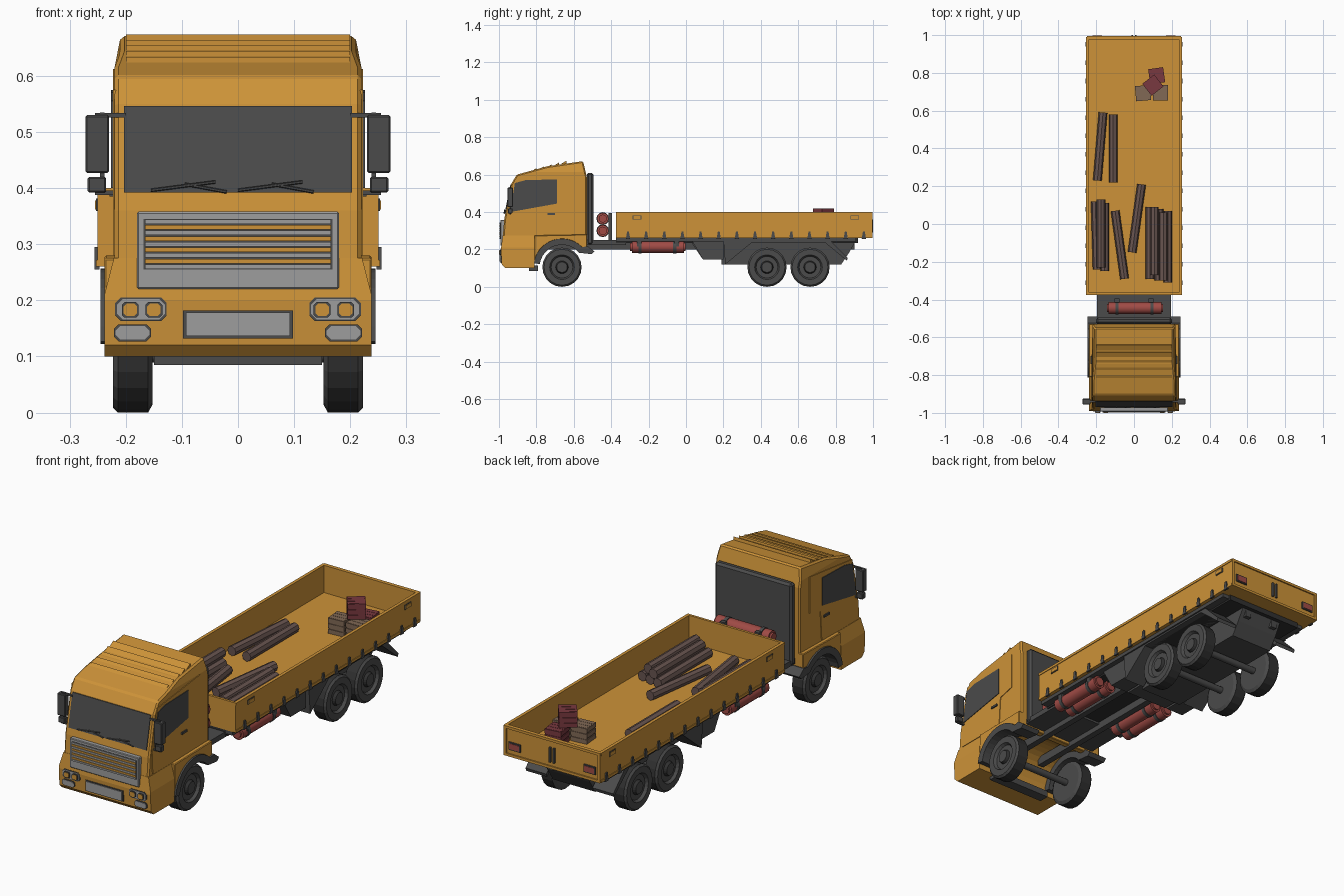
import bpy, bmesh, math
from mathutils import Vector

cube = bpy.data.objects.get("Cube")
if cube:
    bpy.data.objects.remove(cube, do_unlink=True)


def material(name, red, green, blue):
    mat = bpy.data.materials.new(name)
    mat.diffuse_color = (red, green, blue, 1)
    mat.use_nodes = True
    mat.node_tree.nodes["Principled BSDF"].inputs["Base Color"].default_value = mat.diffuse_color
    return mat


ORANGE = material("orange paint", .61, .29, .04)
DARK = material("dark grey", .07, .07, .07)
RUBBER = material("tyre rubber", .03, .03, .03)
GREY = material("light grey", .34, .34, .34)
RED = material("tank red", .35, .07, .06)
LOG = material("log brown", .14, .09, .08)
MAROON = material("crate maroon", .19, .04, .05)
TAN = material("crate tan", .22, .14, .09)

SIDES = (-1, 1)
WALL, LIP = .012, .003
CAB_HALF, BUMPER_HALF, BED_HALF = .22, .238, .25
CAB_BACK, NOSE = -.53, -.99
BED_FRONT, BED_BACK, BED_LOW, BED_TOP = -.375, .99, .26, .4
FRONT_AXLE, REAR_AXLES = -.663, (.433, .663)
TYRE = .105


def around(middle, half):
    return (middle - half, middle + half)


def finish(name, bm, mat, bevel=0):
    bmesh.ops.recalc_face_normals(bm, faces=bm.faces)
    mesh = bpy.data.meshes.new(name)
    bm.to_mesh(mesh)
    bm.free()
    mesh.materials.append(mat)
    part = bpy.data.objects.new(name, mesh)
    bpy.context.collection.objects.link(part)
    if bevel:
        mod = part.modifiers.new("bevel", "BEVEL")
        mod.width, mod.segments, mod.limit_method = bevel, 1, "ANGLE"
    return part


def prism(name, outline, span, mat, along_y=False, bevel=0, cut=None, taper=1):
    """Extrude an outline over a span; above the cut height, narrow it."""
    bm = bmesh.new()
    rings = []
    for t in span:
        rings.append([bm.verts.new((p, t, z) if along_y else (t, p, z)) for p, z in outline])
        bm.faces.new(rings[-1])
    near, far = rings
    for i in range(len(outline)):
        bm.faces.new((near[i - 1], near[i], far[i], far[i - 1]))
    if cut:
        bmesh.ops.bisect_plane(bm, geom=bm.verts[:] + bm.edges[:] + bm.faces[:],
                               plane_co=(0, 0, cut), plane_no=(0, 0, 1))
        for v in bm.verts:
            if v.co.z > cut + LIP:
                v.co.x *= taper
    return finish(name, bm, mat, bevel)


def box(name, x, y, z, mat, bevel=0):
    (front, back), (low, high) = y, z
    outline = [(front, low), (back, low), (back, high), (front, high)]
    return prism(name, outline, x, mat, bevel=bevel)


def side_boxes(name, x, y, z, mat, bevel=0):
    for s in SIDES:
        box(name, [s * edge for edge in x], y, z, mat, bevel)


def side_prisms(name, outline, x, mat):
    for s in SIDES:
        prism(name, outline, [s * edge for edge in x], mat)


def rod(name, start, end, radius, mat, sides=12):
    start, end = Vector(start), Vector(end)
    axis = end - start
    bm = bmesh.new()
    bmesh.ops.create_cone(bm, cap_ends=True, segments=sides, radius1=radius, radius2=radius, depth=axis.length)
    bm.transform(axis.to_track_quat("Z", "Y").to_matrix().to_4x4())
    bmesh.ops.translate(bm, vec=(start + end) / 2, verts=bm.verts)
    part = finish(name, bm, mat)
    for face in part.data.polygons:
        face.use_smooth = sides > 8 and len(face.vertices) == 4


def octagon(x, z, half_width, half_height, corner):
    points = []
    for sx, sz in ((1, 1), (1, -1), (-1, -1), (-1, 1)):
        ends = [(x + sx * (half_width - corner), z + sz * half_height),
                (x + sx * half_width, z + sz * (half_height - corner))]
        points += ends if sx == sz else ends[::-1]
    return points


def wheel_arc(radius, start, end, steps=12):
    angles = [math.radians(start + (end - start) * i / steps) for i in range(steps + 1)]
    return [(FRONT_AXLE + radius * math.cos(a), TYRE + radius * math.sin(a)) for a in angles]


# Cab shell, bumper and roof ridges
cab = [(-.98, BED_LOW), (-.972, .36), (-.935, .55), (-.905, .6), (-.74, .645), (-.55, .672),
       (CAB_BACK, .585), (CAB_BACK, BED_LOW)]
prism("cab", cab, around(0, CAB_HALF), ORANGE, bevel=.007, cut=.615, taper=.95)
bumper = [(-.965, .1), (-.985, .12), (NOSE, .2), (-.98, .275), (-.81, .275), (-.81, .1)]
prism("bumper", bumper, around(0, BUMPER_HALF), ORANGE, cut=.21, taper=.93)
arch = wheel_arc(.15, 172, 45) + [(CAB_BACK, .21), (CAB_BACK, .28), (-.81, .275)]
prism("wheel_arch_body", arch, around(0, BUMPER_HALF), ORANGE, bevel=.006)
for i in range(5):
    y = -.8 + i * .04
    z = .628 + i * .01
    prism("roof_ridge", [(y - .03, z - WALL), (y, z + .006), (y + LIP, z - WALL)], around(0, .2), ORANGE)

# Windows, doors and rear panel
glass = [(-.939, .546), (-.97, .392), (-.96, .392), (-.93, .546)]
prism("windshield", glass, around(0, .203), DARK)
door = [(-.915, .575), (-.6, .612), (-.6, .44), (-.68, .42), (-.69, .28), (-.95, .28), (-.955, .38)]
window = [(-.915, .555), (-.86, .57), (-.69, .575), (-.69, .445), (-.94, .4)]
side_prisms("door", door, (CAB_HALF - LIP, CAB_HALF + LIP), ORANGE)
side_prisms("side_window", window, (CAB_HALF, CAB_HALF + 2 * LIP), DARK)
side_boxes("door_handle", (CAB_HALF, CAB_HALF + 3 * LIP), around(-.72, .02), around(.39, .005), DARK)
box("cab_rear_panel", around(0, .2), (CAB_BACK, -.495), (.225, .61), DARK, .01)

# Grille and number plate
box("grille_frame", around(0, .18), (NOSE - LIP, -.96), (.22, .358), GREY, LIP)
box("grille_recess", around(0, .168), (NOSE - .005, NOSE), around(.3, .045), DARK)
for i in range(9):
    box("grille_slat", around(0, .166), (NOSE - .008, NOSE), around(.3 + (i - 4) * .01, .004),
        ORANGE if i % 2 else GREY)
box("plate_border", around(0, .098), (NOSE - LIP, -.98), around(.157, .025), DARK)
box("plate", around(0, .093), (NOSE - 2 * LIP, -.98), around(.157, .021), GREY)


# Lamps with dark rims
def lamp(name, x, z, width, height, corner, face, mat):
    for s in SIDES:
        prism(name + "_rim", octagon(s * x, z, width, height, corner), (face + .002, -.97), DARK, True)
        prism(name, octagon(s * x, z, width - LIP, height - LIP, corner), (face, -.97), mat, True)


lamp("headlight", .173, .184, .046, .021, .01, NOSE - LIP, GREY)
lamp("fog_light", .188, .142, .033, .015, .008, NOSE - LIP, GREY)
for x in (.15, .192):
    lamp("lamp_bulb", x, .183, .015, .014, .005, -1, ORANGE)

# Mirrors and wipers
MIRROR_Y = -.94
side_boxes("mirror", (.23, .272), around(MIRROR_Y, .015), (.427, .53), DARK, LIP)
side_boxes("small_mirror", (.235, .268), around(MIRROR_Y, WALL), (.392, .42), DARK, LIP)
side_boxes("mirror_post", (.238, .246), around(MIRROR_Y, .005), (.39, .535), DARK)
for z in (.392, .53):
    side_boxes("mirror_bracket", (.2, .255), around(MIRROR_Y, .005), around(z, .004), DARK)
for x in (-.155, 0):
    rod("wiper_arm", (x + .135, -.972, .393), (x + .06, -.97, .407), LIP, DARK, 6)
    rod("wiper_blade", (x, -.972, .396), (x + .115, -.97, .411), LIP, DARK, 6)


# Wheels, axles and front mudguards
def wheel(side, y):
    inner, outer, hub = .152, .223, .21
    profile = [(inner, 0), (inner, .09), (.16, TYRE), (.214, TYRE), (outer, .096), (outer, .066),
               (hub, .058), (hub, .034), (outer, .028), (outer, 0)]
    bm = bmesh.new()
    verts = [bm.verts.new((side * x, y, TYRE + r)) for x, r in profile]
    edges = [bm.edges.new(pair) for pair in zip(verts, verts[1:])]
    bmesh.ops.spin(bm, geom=verts + edges, cent=(0, y, TYRE), axis=(1, 0, 0), angle=math.tau, steps=20)
    bmesh.ops.remove_doubles(bm, verts=bm.verts, dist=.0005)
    part = finish("wheel", bm, RUBBER)
    part.data.materials.append(DARK)
    for face in part.data.polygons:
        face.material_index = int(abs(face.normal.x) > .5)


for y in (FRONT_AXLE, *REAR_AXLES):
    rod("axle", (-.16, y, TYRE), (.16, y, TYRE), .016, DARK)
    for s in SIDES:
        wheel(s, y)
guard = wheel_arc(.152, 172, 45) + [(-.525, .217), (-.49, .19), (-.505, .175)] + wheel_arc(.12, 40, 172)
side_prisms("front_mudguard", guard, (.15, .245), DARK)
box("front_underframe", around(0, .15), (-.84, -.79), around(.1, .015), DARK)

# Chassis and rear fenders
box("chassis_deck", around(0, .195), (CAB_BACK, -.32), (.225, .25), DARK)
box("chassis_frame", around(0, .2), (BED_FRONT, .92), (.235, BED_LOW), RUBBER)
side_boxes("side_rail", (.2, .235), (BED_FRONT, .91), (.243, BED_LOW), DARK)
side_boxes("main_beam", (.06, .09), (-.75, .9), (.2, .24), DARK)
body = [(.02, .25), (.09, .147), (.19, .147), (.19, .12), (.83, .12), (.87, .18), (.91, .25)]
prism("rear_underbody", body, around(0, .11), DARK)
fender = [(.21, .12), (.35, .235), (.745, .235), (.86, .14), (.865, .155), (.77, .25), (.2, .25)]
side_prisms("rear_fender", fender, (.12, .228), DARK)
side_prisms("fender_fairing", [(.03, .25), (.09, .147), (.2, .147), (.2, .25)], (.12, .21), DARK)


# Red tanks with straps, under the bed and behind the cab
def tank(start, end):
    start, end, radius = Vector(start), Vector(end), .031
    axis = end - start
    rod("tank", start, end, radius, RED)
    rod("tank_cap", start - axis * .03, end + axis * .03, radius * .7, RED)
    for t in (.16, .82):
        rod("tank_strap", start + axis * (t - .03), start + axis * (t + .03), radius * 1.1, DARK)


for x in (-.2, -.135, .135, .2):
    tank((x, -.29, .213), (x, -.01, .213))
for y in (-.25, -.05):
    side_boxes("tank_hanger", (.11, .23), around(y, WALL), (.21, BED_LOW), DARK)
for z in (.3, .365):
    tank((-.135, -.445, z), (.145, -.445, z))
side_boxes("tank_rack", around(.09, WALL), around(-.405, .01), (.245, .395), DARK)

# Cargo bed
bed_length, bed_height = (BED_FRONT, BED_BACK), (BED_LOW, BED_TOP)
skin = (BED_HALF - LIP, BED_HALF + LIP)
box("bed_floor", around(0, BED_HALF - LIP), bed_length, (BED_LOW, BED_LOW + WALL), ORANGE)
side_boxes("bed_side", (BED_HALF - WALL, BED_HALF), bed_length, bed_height, ORANGE)
for y in (BED_FRONT, BED_BACK - WALL):
    box("bed_end", around(0, BED_HALF), (y, y + WALL), bed_height, ORANGE)
for z in (BED_LOW, BED_TOP - WALL):
    side_boxes("side_trim", skin, bed_length, (z, z + WALL), ORANGE)
    box("tailgate_trim", around(0, BED_HALF), (BED_BACK - LIP, BED_BACK + 2 * LIP), (z, z + WALL), ORANGE)
for i in range(14):
    y = -.31 + i * .097
    hook = [(y - WALL, .255), (y + WALL, .255), (y + .005, .295), (y - .005, .295)]
    side_prisms("rope_hook", hook, (BED_HALF - LIP, BED_HALF + 2 * LIP), DARK)
for y in (-.262, .903):
    side_boxes("latch_rim", skin, around(y, .023), around(.37, .011), DARK)
    side_boxes("latch", (BED_HALF, BED_HALF + .005), around(y, .02), around(.37, .008), ORANGE)

# Tailgate lamps, bolts and edges
gate = (BED_BACK - WALL, BED_BACK + 2 * LIP)
side_boxes("tailgate_edge", (BED_HALF - WALL, BED_HALF), gate, bed_height, ORANGE)
side_boxes("tail_lamp_rim", around(.195, .03), gate, around(.31, .018), DARK)
side_boxes("tail_lamp", around(.195, .025), (BED_BACK, BED_BACK + .008), around(.31, .013), RED)
side_boxes("tailgate_bolt", around(.01, .004), (BED_BACK, 1), (.29, .36), DARK)


# Logs lying singly, leaning and stacked
def log(x, y, length=.36, lean=0, layer=0):
    z = BED_LOW + .035 + layer * .038
    rod("log", (x, y, z), (x + lean, y - length, z), .023, LOG, 8)


log(-.164, .59, lean=-.03)
log(-.11, .58)
log(-.1, .07, lean=.05)
log(.04, .21, lean=-.05)
for i, x in enumerate((-.205, -.155)):
    log(x, .12 - i * .01, lean=.01 - i * .01)
log(-.175, .13, layer=1)
for i in range(3):
    log(.085 + i * .047, .09 - i * .01, .38)
for i in range(2):
    log(.108 + i * .047, .09 - i * .03, layer=1)


# Crates with slatted sides and lids
def crate(x, y, turn, mat, layer=0):
    half = .037
    parts = [box("crate", around(0, half), around(0, half), (0, 2 * half - LIP), mat)]
    for k in (-1, 0, 1):
        shift = k * .026
        band, strip = around(0, half + LIP), around(shift, .01)
        parts.append(box("crate_slat", band, band, around(half + shift, .01), mat))
        parts.append(box("crate_lid_slat", around(0, half), strip, (half, 2 * half), mat))
    for part in parts:
        part.location = (x, y, BED_LOW + WALL + layer * 2 * half)
        part.rotation_euler.z = math.radians(turn)


crate(.048, .693, 5, TAN)
crate(.14, .695, 0, TAN)
crate(.12, .785, 8, MAROON)
crate(.1, .735, 38, MAROON, layer=1)
